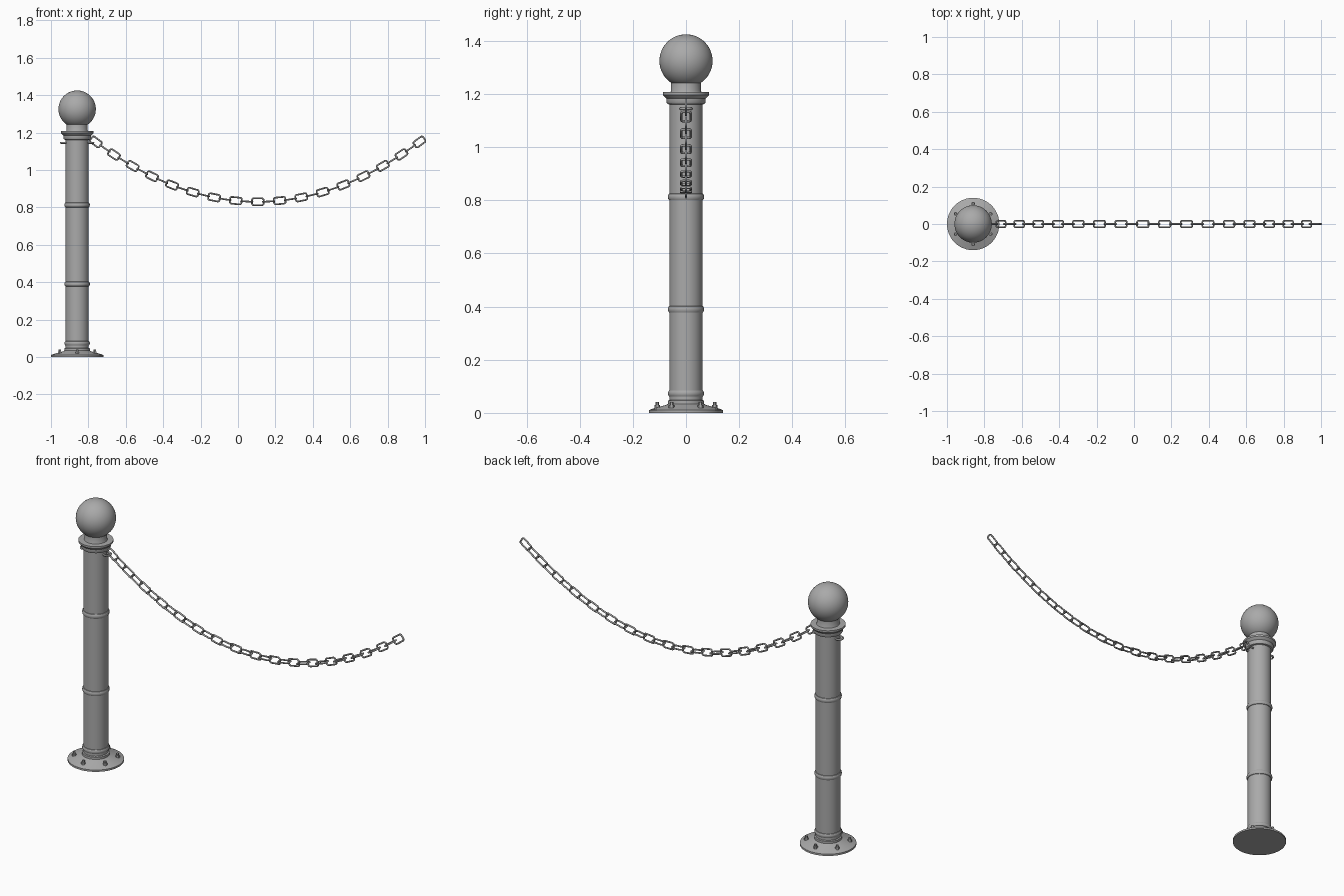
import bpy, bmesh, math
from mathutils import Matrix, Vector

if "Cube" in bpy.data.objects:
    bpy.data.objects.remove(bpy.data.objects["Cube"])

POST_X = -0.86

grey = bpy.data.materials.new("grey metal")
grey.use_nodes = True
COLOUR = (0.4, 0.4, 0.4, 1)
grey.diffuse_color = COLOUR
grey.node_tree.nodes["Principled BSDF"].inputs["Base Color"].default_value = COLOUR


def finish(name, bm, loc=(0, 0, 0), angle=35):
    bmesh.ops.recalc_face_normals(bm, faces=bm.faces)
    mesh = bpy.data.meshes.new(name)
    bm.to_mesh(mesh)
    bm.free()
    mesh.materials.append(grey)
    ob = bpy.data.objects.new(name, mesh)
    ob.location = loc
    bpy.context.collection.objects.link(ob)
    bpy.ops.object.select_all(action='DESELECT')
    bpy.context.view_layer.objects.active = ob
    ob.select_set(True)
    bpy.ops.object.shade_smooth_by_angle(angle=math.radians(angle))
    return ob


def lathe(name, profile, steps=48):
    """Spin (radius, height) points about the post axis."""
    bm = bmesh.new()
    verts = [bm.verts.new((r, 0, z)) for r, z in profile]
    edges = [bm.edges.new(pair) for pair in zip(verts, verts[1:])]
    bmesh.ops.spin(bm, geom=verts + edges, axis=(0, 0, 1), cent=(0, 0, 0),
                   angle=math.tau, steps=steps)
    bmesh.ops.remove_doubles(bm, verts=bm.verts, dist=1e-5)
    return finish(name, bm, (POST_X, 0, 0))


def bead(z, half, r_in, r_out, n=6):
    """Rounded moulding profile bulging from r_in to r_out."""
    return [(r_in + (r_out - r_in) * math.sin(math.pi * i / n),
             z - half * math.cos(math.pi * i / n)) for i in range(n + 1)]


def sweep(bm, path, radius, sides, matrix):
    """Round wire along a closed path lying in the local XY plane."""
    n = len(path)
    rings = []
    for i, p in enumerate(path):
        tangent = (path[(i + 1) % n] - path[i - 1]).normalized()
        out = Vector((tangent.y, -tangent.x, 0))
        ring = []
        for k in range(sides):
            a = math.tau * k / sides
            co = p + radius * (math.cos(a) * out + math.sin(a) * Vector((0, 0, 1)))
            ring.append(bm.verts.new(matrix @ co))
        rings.append(ring)
    for i in range(n):
        a, b = rings[i], rings[(i + 1) % n]
        for k in range(sides):
            m = (k + 1) % sides
            bm.faces.new((a[k], b[k], b[m], a[m]))


# Post: foot flange, column, bands, capital and ball
lathe("base_flange", [(0, 0), (0.14, 0), (0.14, 0.01), (0.132, 0.014), (0.075, 0.03),
                      (0.068, 0.034), (0.068, 0.046), (0.06, 0.05), (0, 0.05)])
lathe("column", [(0, 0.04), (0.062, 0.04), (0.062, 1.17), (0, 1.17)])
for name, z, half in (("foot_band", 0.073, 0.012), ("lower_band", 0.39, 0.013),
                      ("upper_band", 0.813, 0.013)):
    lathe(name, bead(z, half, 0.061, 0.068))
lathe("capital", [(0.06, 1.16), (0.07, 1.163), (0.074, 1.17), (0.074, 1.184),
                  (0.078, 1.187), (0.087, 1.197), (0.087, 1.207), (0.058, 1.208),
                  (0.056, 1.212), (0.056, 1.25), (0, 1.25)])
bm = bmesh.new()
bmesh.ops.create_uvsphere(bm, u_segments=48, v_segments=24, radius=0.1)
finish("ball_top", bm, (POST_X, 0, 1.325))

# Six hexagonal bolts around the flange
bm = bmesh.new()
for i in range(6):
    a = math.radians(90 + 60 * i)
    pos = Vector((0.108 * math.cos(a), 0.108 * math.sin(a), 0))
    for radius, low, high in ((0.011, 0.012, 0.03), (0.007, 0.03, 0.041)):
        bmesh.ops.create_cone(
            bm, cap_ends=True, segments=6, radius1=radius, radius2=radius,
            depth=high - low,
            matrix=Matrix.Translation(pos + Vector((0, 0, (low + high) / 2))))
finish("flange_bolts", bm, (POST_X, 0, 0))

# Horizontal eyelets on both sides of the post
for name, side in (("left_eyelet", 1), ("right_eyelet", -1)):
    bm = bmesh.new()
    circle = [Vector((0.02 * math.cos(math.tau * i / 20),
                      0.02 * math.sin(math.tau * i / 20), 0)) for i in range(20)]
    sweep(bm, circle, 0.005, 8, Matrix.Identity(4))
    finish(name, bm, (POST_X + side * 0.067, 0, 1.145), 60)

# Chain: rounded rectangular links, alternately turned, along a hanging curve
HALF_SPAN, SAG, LOW_X, LOW_Z, LINKS = 0.865, 0.32, 0.105, 0.83, 33


def hang(x):
    return Vector((x, 0, LOW_Z + SAG * ((x - LOW_X) / HALF_SPAN) ** 2))


HALF_L, HALF_W, CORNER = 0.031, 0.018, 0.009
link_path = []
for sx, sy, start in ((1, 1, 0), (-1, 1, 90), (-1, -1, 180), (1, -1, 270)):
    for step in range(5):
        a = math.radians(start + step * 22.5)
        link_path.append(Vector((sx * (HALF_L - CORNER) + CORNER * math.cos(a),
                                 sy * (HALF_W - CORNER) + CORNER * math.sin(a), 0)))

samples = [hang(LOW_X + HALF_SPAN * (i / 1000 - 1)) for i in range(2001)]
lengths = [0]
for p, q in zip(samples, samples[1:]):
    lengths.append(lengths[-1] + (q - p).length)

bm = bmesh.new()
index = 0
for link in range(LINKS):
    target = lengths[-1] * link / (LINKS - 1)
    while index < 2000 and lengths[index] < target:
        index += 1
    p = samples[index]
    slope = 2 * SAG * (p.x - LOW_X) / HALF_SPAN ** 2
    roll = math.radians(90 if link % 2 == 0 else 0)
    matrix = (Matrix.Translation(p) @ Matrix.Rotation(-math.atan(slope), 4, 'Y')
              @ Matrix.Rotation(roll, 4, 'X'))
    sweep(bm, link_path, 0.0045, 8, matrix)
finish("chain", bm, angle=60)
